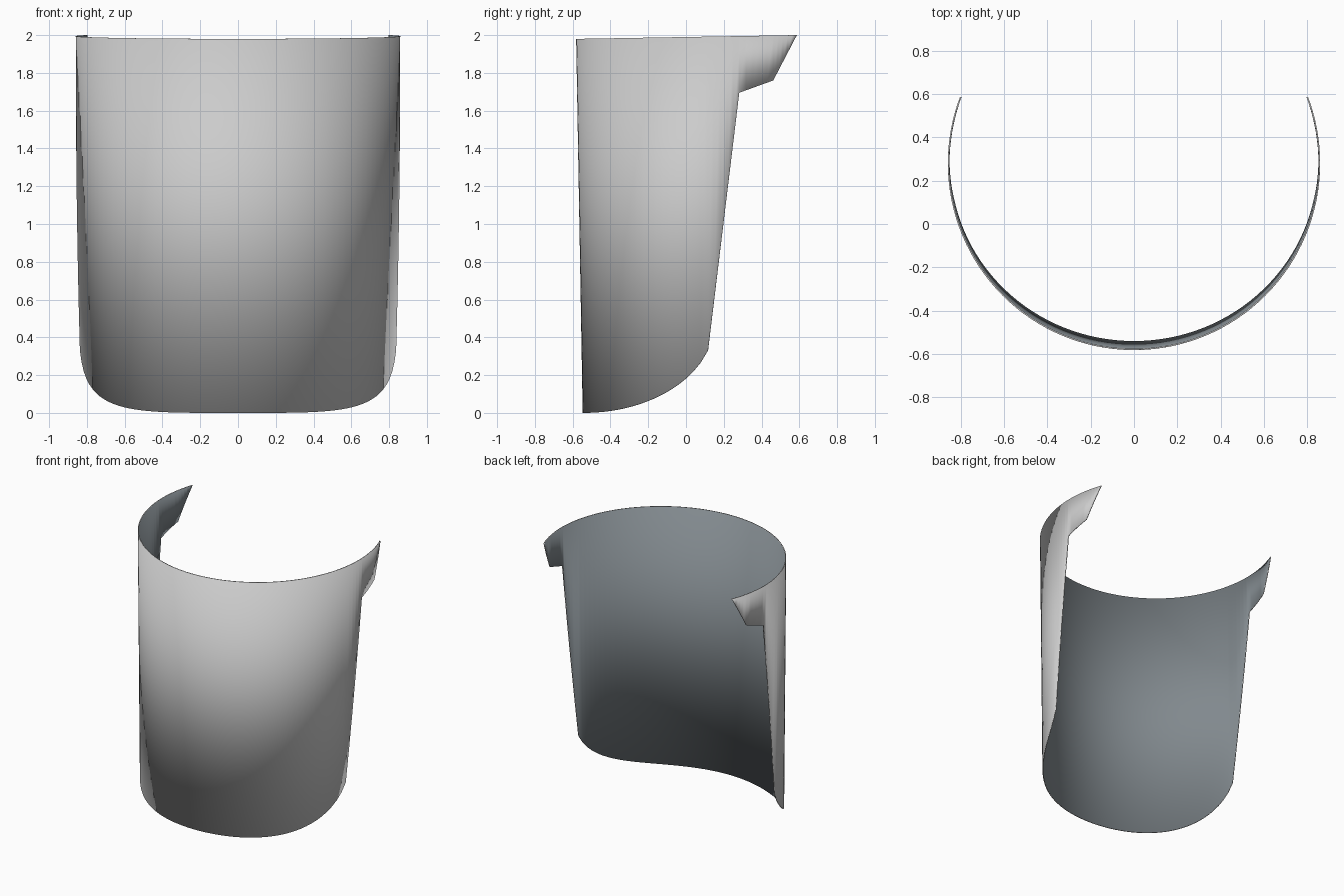
import bpy, bmesh, math

if "Cube" in bpy.data.objects:
    bpy.data.objects.remove(bpy.data.objects["Cube"])

CY = 0.28          # y of the curved wall's axis


def radii(z):
    """Slightly tapered elliptical section at height z."""
    t = z / 2
    return 0.853 + 0.006 * t, 0.827 + 0.035 * t


def wall_point(a, z):
    rx, ry = radii(z)
    return rx * math.sin(a), CY - ry * math.cos(a), z


# Lower outline as (angle, height): rounded hem, leaning edge, then the tab
outline = []
for i in range(29):
    a = 1.372 * i / 28
    u = 0.827 * (1 - math.cos(a))
    outline.append((a, 0.485 * (1 - math.sqrt(1 - (u / 0.7) ** 2))))
a, z = outline[-1]
corners = [(wall_point(a, z)[1], z), (0.282, 1.695), (0.462, 1.76), (0.587, 2.0)]
for (y0, z0), (y1, z1) in zip(corners, corners[1:]):
    for k in range(1, 6):
        t = k / 5
        y, z = y0 + (y1 - y0) * t, z0 + (z1 - z0) * t
        outline.append((math.acos((CY - y) / radii(z)[1]), z))

# Curved sheet: left half mirrored from the right, one long strip per column
bm = bmesh.new()
columns = []
for side, pts in ((-1, outline[:0:-1]), (1, outline)):
    for a, z in pts:
        top = max(z, 1.98 + 0.02 * (wall_point(a, 2)[1] + 0.58) / 1.167)
        columns.append([bm.verts.new(wall_point(side * a, h)) for h in (z, top)])
for (b0, t0), (b1, t1) in zip(columns, columns[1:]):
    bm.faces.new((b0, b1, t1, t0))
bmesh.ops.remove_doubles(bm, verts=bm.verts[:], dist=0.0005)

mesh = bpy.data.meshes.new("curved_guard")
bm.to_mesh(mesh)
bm.free()
guard = bpy.data.objects.new("curved_guard", mesh)
bpy.context.collection.objects.link(guard)
for p in mesh.polygons:
    p.use_smooth = True

# Light outside, blue-grey lining
for name, colour in (("outside", (0.8, 0.8, 0.8, 1)), ("lining", (0.22, 0.25, 0.27, 1))):
    mat = bpy.data.materials.new(name)
    mat.diffuse_color = colour
    mat.use_nodes = True
    mat.node_tree.nodes["Principled BSDF"].inputs["Base Color"].default_value = mat.diffuse_color
    mesh.materials.append(mat)

# Thin shell, soft over the rim
shell = guard.modifiers.new("shell", 'SOLIDIFY')
shell.thickness = 0.007
shell.offset = -1
shell.material_offset = 1
